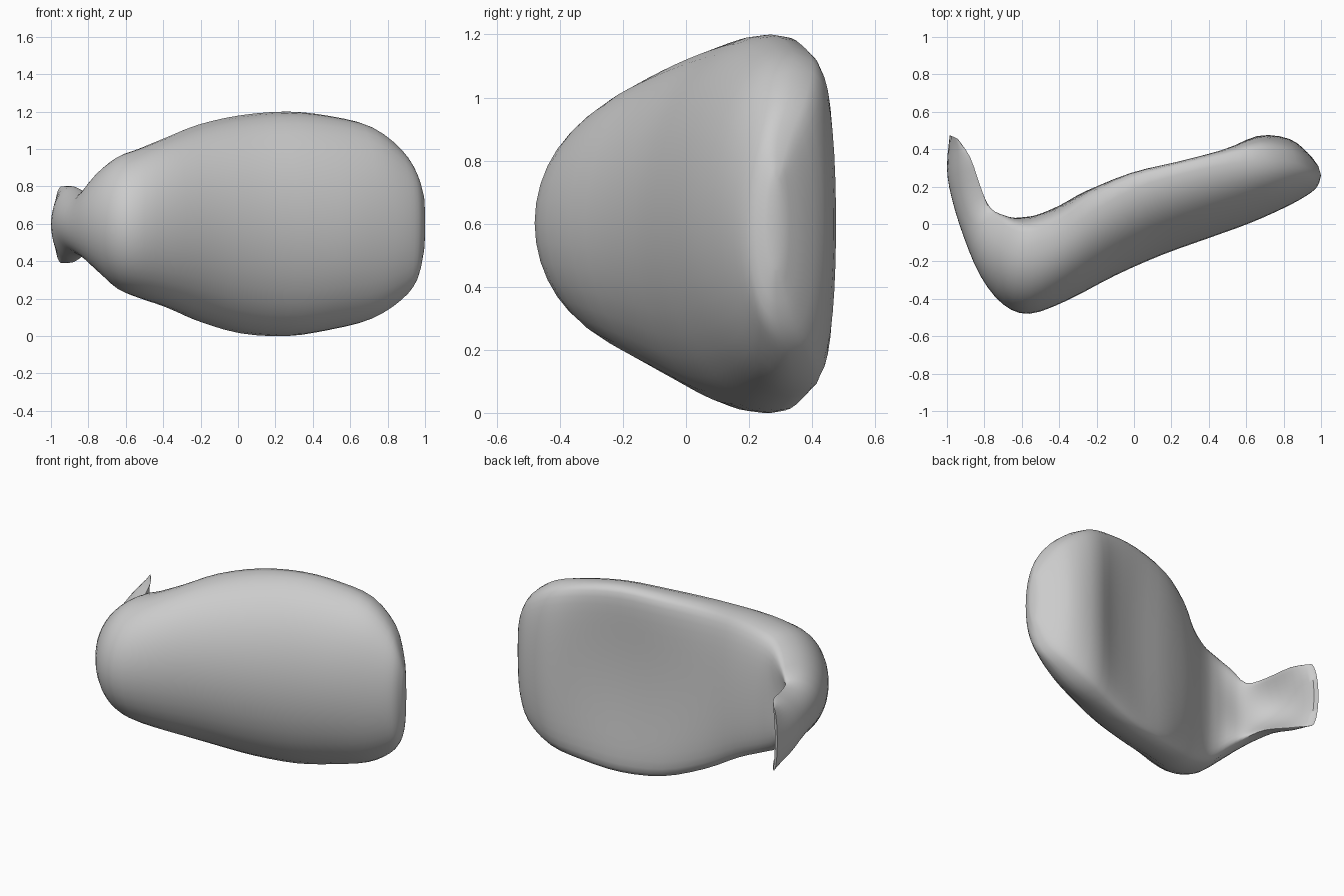
import bpy
import bmesh
import math

default_cube = bpy.data.objects.get("Cube")
if default_cube:
    bpy.data.objects.remove(default_cube, do_unlink=True)

# One flat colour for the whole shell
grey = bpy.data.materials.new("plain grey")
grey.use_nodes = True
colour = (0.6, 0.6, 0.6, 1)
grey.diffuse_color = colour
grey.node_tree.nodes["Principled BSDF"].inputs["Base Color"].default_value = colour

# Cross-sections from the thin curled stem to the broad rounded end:
# front x, front y, back x, back y, bottom, top, crest position, hollow depth
STATIONS = [
    (-.985, .475, -.94, .455, .39, .8, .1, .45),
    (-1, .3, -.865, .36, .395, .8, .1, .65),
    (-.975, .14, -.8, .2, .43, .775, .15, .6),
    (-.91, -.07, -.74, .115, .41, .78, .3, .3),
    (-.82, -.28, -.67, .105, .34, .88, .4, .18),
    (-.7, -.43, -.6, .07, .25, .96, .36, .07),
    (-.56, -.48, -.52, .07, .205, 1, .32, .04),
    (-.36, -.41, -.4, .12, .155, 1.06, .32, .04),
    (-.1, -.275, -.26, .22, .08, 1.13, .3, .08),
    (.15, -.165, -.04, .325, .015, 1.18, .27, .13),
    (.4, -.075, .22, .385, 0, 1.2, .25, .15),
    (.62, .005, .45, .44, .035, 1.175, .28, .12),
    (.8, .085, .65, .495, .09, 1.12, .38, .06),
    (.92, .15, .83, .455, .19, 1, .42, 0),
    (.98, .2, .93, .38, .3, .87, .5, 0),
    (1, .26, .985, .31, .45, .75, .5, 0),
]
RING = 40
STEPS = 3


def smooth_between(a, b, c, d, t):
    """Catmull-Rom blend from b to c."""
    return tuple(
        q + t * (r - p + t * (2 * p - 5 * q + 4 * r - s + t * (3 * (q - r) + s - p))) / 2
        for p, q, r, s in zip(a, b, c, d))


def section(front_x, front_y, back_x, back_y, bottom, top, crest, hollow):
    """Rounded front, flatter and hollowed back."""
    points = []
    for i in range(RING):
        angle = math.tau * i / RING
        c = math.cos(angle)
        if c >= 0:
            depth = crest + (1 - crest) * c
        else:
            depth = crest * (1 - math.sqrt(-c)) + hollow * c * c
        z = (bottom + top) / 2 + (top - bottom) / 2 * math.sin(angle)
        points.append((back_x + (front_x - back_x) * depth,
                       back_y + (front_y - back_y) * depth, z))
    return points


# Loft the sections into one closed skin
rows = []
last = len(STATIONS) - 1
for i in range(last):
    near = [STATIONS[min(max(i + k, 0), last)] for k in (-1, 0, 1, 2)]
    rows += [smooth_between(*near, step / STEPS) for step in range(STEPS)]
rows.append(STATIONS[last])

bm = bmesh.new()
rings = [[bm.verts.new(p) for p in section(*row)] for row in rows]
for one, two in zip(rings, rings[1:]):
    for i in range(RING):
        j = (i + 1) % RING
        bm.faces.new((one[i], one[j], two[j], two[i]))

# Close the ends with strips across the front and back halves
for ring in (rings[0], rings[-1]):
    half = RING // 2
    quarter = RING // 4
    for k in range(half):
        a, b = quarter - k, quarter - k - 1
        c, d = quarter + k + 1, quarter + k
        quad = [ring[a % RING], ring[b % RING], ring[c % RING], ring[d % RING]]
        bm.faces.new(list(dict.fromkeys(quad)))

bmesh.ops.recalc_face_normals(bm, faces=bm.faces)
mesh = bpy.data.meshes.new("curved_shell")
bm.to_mesh(mesh)
bm.free()
mesh.materials.append(grey)
shell = bpy.data.objects.new("curved_shell", mesh)
bpy.context.collection.objects.link(shell)

bpy.ops.object.select_all(action="DESELECT")
shell.select_set(True)
bpy.context.view_layer.objects.active = shell
bpy.ops.object.shade_smooth_by_angle(angle=math.radians(50))
